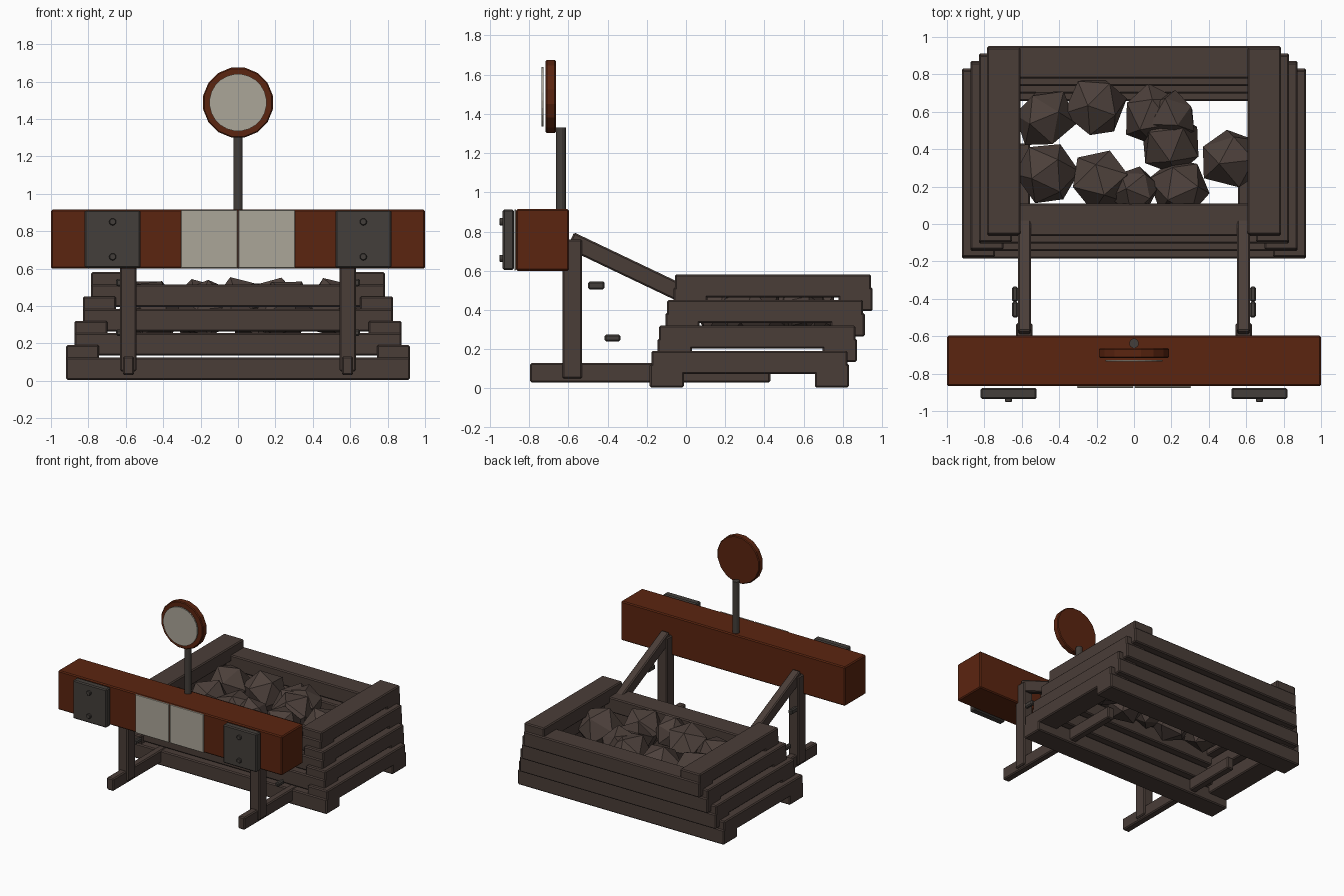
import bpy, bmesh, math, random
from mathutils import Matrix, Euler, Vector

if "Cube" in bpy.data.objects:
    bpy.data.objects.remove(bpy.data.objects["Cube"])

random.seed(4)


def material(name, rgb):
    m = bpy.data.materials.new(name)
    m.diffuse_color = (*rgb, 1)
    m.use_nodes = True
    m.node_tree.nodes["Principled BSDF"].inputs["Base Color"].default_value = m.diffuse_color
    return m


RED = material("rust_red", (0.105, 0.018, 0.005))
WHITE = material("dirty_white", (0.41, 0.38, 0.315))
WOOD = material("dark_timber", (0.068, 0.047, 0.039))
METAL = material("dark_metal", (0.057, 0.049, 0.043))
STONE = material("brown_stone", (0.074, 0.052, 0.044))


def finish(name, bm, mat, bevel=0.0):
    bmesh.ops.recalc_face_normals(bm, faces=bm.faces)
    me = bpy.data.meshes.new(name)
    bm.to_mesh(me)
    bm.free()
    me.materials.append(mat)
    ob = bpy.data.objects.new(name, me)
    bpy.context.collection.objects.link(ob)
    if bevel:
        mod = ob.modifiers.new("bevel", 'BEVEL')
        mod.width = bevel
        mod.segments = 1
    return ob


def box(name, x, y, z, mat, bevel=0.008):
    """Box from (min, max) ranges."""
    size = [b - a for a, b in (x, y, z)]
    mid = [(a + b) / 2 for a, b in (x, y, z)]
    bm = bmesh.new()
    bmesh.ops.create_cube(bm, size=1, matrix=Matrix.Translation(mid) @ Matrix.Diagonal((*size, 1)))
    return finish(name, bm, mat, bevel)


def cylinder(name, centre, radius, depth, sides, mat, along_y=False, bevel=0.0):
    bm = bmesh.new()
    turn = Matrix.Rotation(math.pi / 2, 4, 'X') if along_y else Matrix.Identity(4)
    spin = Matrix.Rotation(math.pi / sides, 4, 'Z')
    bmesh.ops.create_cone(bm, cap_ends=True, segments=sides, radius1=radius, radius2=radius,
                          depth=depth, matrix=Matrix.Translation(centre) @ turn @ spin)
    return finish(name, bm, mat, bevel)


def side_range(s, a, b):
    return tuple(sorted((s * a, s * b)))


# Stacked timber crate, each layer narrower and set further back
for i in range(4):
    w = 0.92 - 0.045 * i
    y0, y1 = -0.185 + 0.04 * i, 0.832 + 0.04 * i
    z = 0.005 + 0.13 * i
    box("crate_front_beam", (-w, w), (y0, y0 + 0.175), (z, z + 0.12), WOOD)
    box("crate_back_beam", (-w, w), (y1 - 0.175, y1), (z, z + 0.12), WOOD)
    for s in (-1, 1):
        box("crate_side_beam", side_range(s, w - 0.178, w), (y0 + 0.008, y1 - 0.008),
            (z + 0.068, z + 0.186), WOOD)

# Supports on both sides
for s in (-1, 1):
    box("foot_rail", side_range(s, 0.555, 0.615), (-0.795, 0.43), (0.03, 0.13), WOOD)
    box("post", side_range(s, 0.543, 0.63), (-0.63, -0.53), (0.05, 0.76), WOOD)

    # Sloping brace from post top down into the crate
    start, end = Vector((0, -0.59, 0.755)), Vector((0, 0.04, 0.455))
    d = end - start
    bm = bmesh.new()
    bmesh.ops.create_cube(bm, size=1, matrix=Matrix.Translation((start + end) / 2 + Vector((s * 0.585, 0, 0)))
                          @ Matrix.Rotation(math.atan2(d.z, d.y), 4, 'X')
                          @ Matrix.Diagonal((0.068, d.length, 0.09, 1)))
    finish("brace", bm, WOOD, 0.008)

    # Small side plates
    box("upper_side_plate", side_range(s, 0.62, 0.652), (-0.5, -0.415), (0.505, 0.545), METAL)
    box("lower_side_plate", side_range(s, 0.62, 0.652), (-0.415, -0.335), (0.24, 0.275), METAL)

    # Buffer pads with bolts
    box("buffer_pad", side_range(s, 0.52, 0.82), (-0.935, -0.878), (0.603, 0.912), METAL)
    for z in (0.663, 0.85):
        cylinder("pad_bolt", (s * 0.67, -0.942, z), 0.02, 0.02, 8, METAL, True, 0.004)

    # White panels on the beam face
    box("white_panel", side_range(s, 0.003, 0.305), (-0.876, -0.867), (0.602, 0.913), WHITE, 0.003)

# Cross beam
box("cross_beam", (-1, 1), (-0.867, -0.597), (0.6, 0.915), RED)

# Round signal on its pole
cylinder("signal_pole", (0, -0.638, 1.1), 0.026, 0.46, 12, METAL)
cylinder("signal_disc", (0, -0.69, 1.488), 0.19, 0.052, 16, RED, True, 0.006)
cylinder("signal_face", (0, -0.731, 1.488), 0.153, 0.01, 24, WHITE, True)

# Rocks filling the crate: x, y, radius
rocks = [(-0.48, 0.57, .16), (-0.2, 0.63, .165), (0.1, 0.58, .165), (0.2, 0.43, .165), (0.52, 0.34, .165),
         (-0.46, 0.27, .165), (-0.18, 0.23, .165), (0, 0.18, .13), (0.25, 0.2, .16), (0.2, 0.58, .13)]
for x, y, r in rocks:
    bm = bmesh.new()
    turn = Euler([random.uniform(0, 6.28) for _ in range(3)]).to_matrix().to_4x4()
    bmesh.ops.create_icosphere(bm, subdivisions=1, radius=r * 1.04,
                               matrix=Matrix.Translation((x, y, 0.55 - r)) @ turn)
    for v in bm.verts:
        v.co += Vector([random.uniform(-0.012, 0.012) for _ in range(3)])
    finish("rock", bm, STONE)
